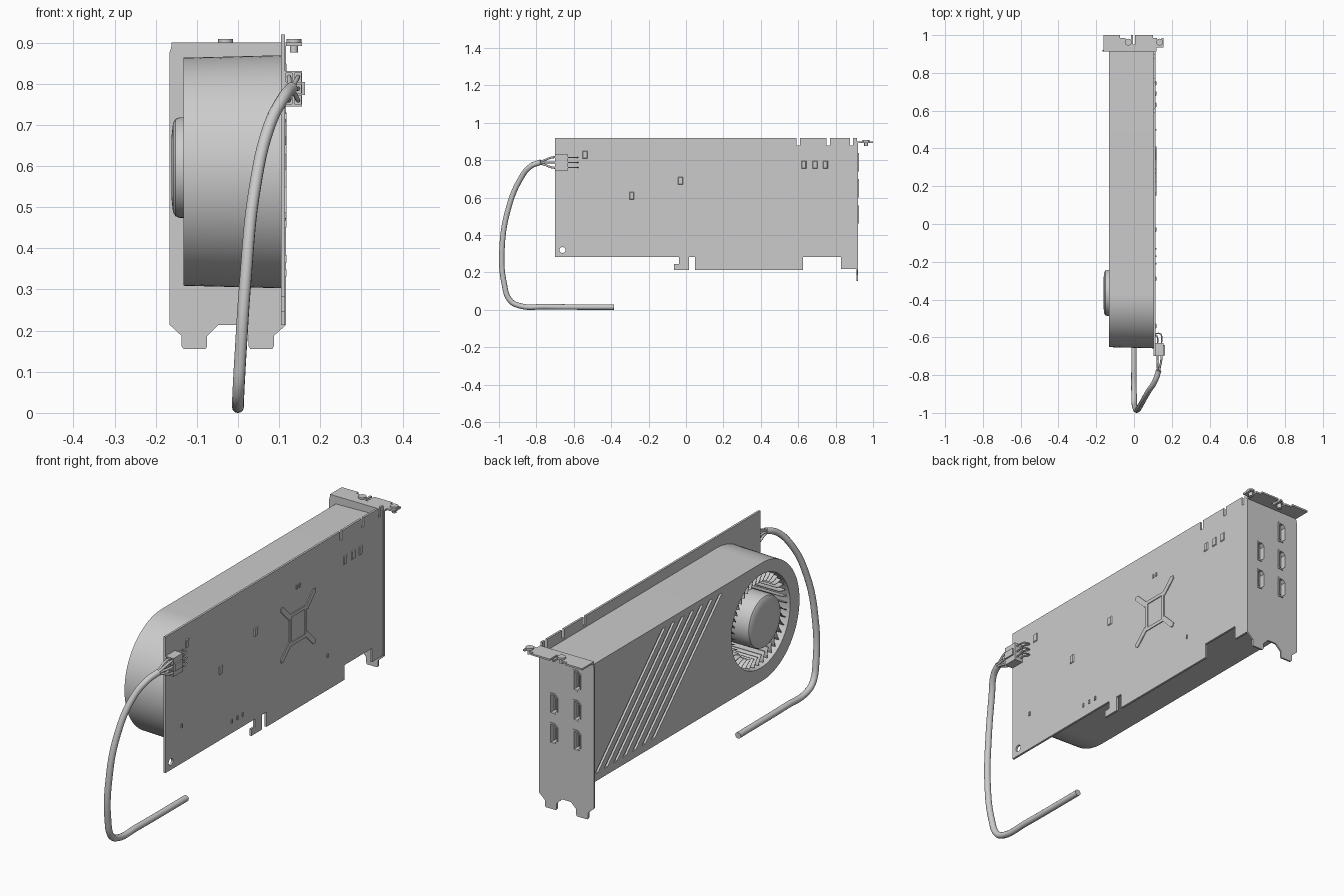
import bpy, bmesh, math
from math import sin, cos, pi
from mathutils import Vector

if "Cube" in bpy.data.objects:
    bpy.data.objects.remove(bpy.data.objects["Cube"])

# ---------- helpers ----------
def finish(name, bm, smooth=False):
    bmesh.ops.recalc_face_normals(bm, faces=bm.faces[:])
    me = bpy.data.meshes.new(name)
    bm.to_mesh(me)
    bm.free()
    ob = bpy.data.objects.new(name, me)
    bpy.context.collection.objects.link(ob)
    if smooth:
        select(ob)
        bpy.ops.object.shade_smooth_by_angle(angle=math.radians(35))
    return ob

def select(ob):
    bpy.ops.object.select_all(action='DESELECT')
    ob.select_set(True)
    bpy.context.view_layer.objects.active = ob

def prism(bm, pts, axis, a, b, pts2=None):
    """Extrude a 2D outline along an axis; x takes (y,z), y takes (x,z), z takes (x,y)."""
    def co(p, d):
        return {'x': (d, p[0], p[1]), 'y': (p[0], d, p[1]), 'z': (p[0], p[1], d)}[axis]
    lo = [bm.verts.new(co(p, a)) for p in pts]
    hi = [bm.verts.new(co(p, b)) for p in (pts2 or pts)]
    bm.faces.new(lo)
    bm.faces.new(hi[::-1])
    for i in range(len(pts)):
        j = (i + 1) % len(pts)
        bm.faces.new((lo[i], hi[i], hi[j], lo[j]))

def rect(u, v, w, h):
    return [(u-w/2, v-h/2), (u+w/2, v-h/2), (u+w/2, v+h/2), (u-w/2, v+h/2)]

def circle(u, v, r, n=48):
    return [(u + r*cos(2*pi*i/n), v + r*sin(2*pi*i/n)) for i in range(n)]

def solid(name, parts, smooth=False):
    bm = bmesh.new()
    for p in parts:
        prism(bm, *p)
    return finish(name, bm, smooth)

def cut(ob, cutter):
    m = ob.modifiers.new("cut", 'BOOLEAN')
    m.operation, m.solver, m.object = 'DIFFERENCE', 'EXACT', cutter
    select(ob)
    bpy.ops.object.modifier_apply(modifier=m.name)

def drop(ob):
    bpy.data.objects.remove(ob, do_unlink=True)

def tube(name, paths, r):
    cu = bpy.data.curves.new(name, 'CURVE')
    cu.dimensions, cu.bevel_depth, cu.bevel_resolution = '3D', r, 4
    cu.resolution_u, cu.use_fill_caps = 10, True
    for pts in paths:
        s = cu.splines.new('BEZIER')
        s.bezier_points.add(len(pts) - 1)
        for bp, p in zip(s.bezier_points, pts):
            bp.co = p
            bp.handle_left_type = bp.handle_right_type = 'AUTO'
    ob = bpy.data.objects.new(name, cu)
    bpy.context.collection.objects.link(ob)
    select(ob)
    bpy.ops.object.convert(target='MESH')
    bpy.ops.object.shade_smooth_by_angle(angle=math.radians(40))

# ---------- circuit board ----------
outline = [(-.70, .283), (-.037, .283), (-.037, .246), (-.064, .246), (-.064, .214), (.016, .214),
           (.016, .283), (.048, .283), (.048, .214), (.626, .214), (.626, .283), (.829, .283),
           (.829, .219), (.914, .219), (.914, .92)]
for y in (.885, .76, .60):
    outline += [(y+.009, .92), (y+.009, .878), (y-.009, .878), (y-.009, .92)]
outline.append((-.70, .92))
board = solid("circuit_board", [(outline, 'x', .104, .114)])
hole = solid("cutter", [(circle(-.66, .32, .016, 24), 'x', .08, .14)])
cut(board, hole)
drop(hole)

# ---------- board components ----------
chips = [(-.54, .83), (-.03, .69), (-.29, .61), (.63, .775), (.69, .775), (.745, .775)]
bm = bmesh.new()
for y, z in chips:
    prism(bm, rect(y, z, .028, .042), 'x', .113, .118, rect(y, z, .020, .034))
finish("board_chips", bm)
ticks = [(.27, .785), (.29, .785), (-.58, .46), (-.21, .34), (-.17, .34), (-.13, .34), (.5, .375)]
solid("board_capacitors", [(rect(y, z, .008, .018), 'x', .113, .118) for y, z in ticks])

# ---------- cross shaped retention plate ----------
bm = bmesh.new()
cy, cz = .28, .60
for k in range(4):
    a = pi/4 + k*pi/2
    d, n = Vector((cos(a), sin(a))), Vector((-sin(a), cos(a)))
    c = Vector((cy, cz))
    arm = [c + d*.085 - n*.012, c + d*.172 - n*.012, c + d*.180, c + d*.172 + n*.012, c + d*.085 + n*.012]
    prism(bm, [tuple(p) for p in arm], 'x', .113, .118)
for s in (-1, 1):
    prism(bm, rect(cy + s*.056, cz, .016, .15), 'x', .113, .118)
    prism(bm, rect(cy, cz + s*.067, .096, .016), 'x', .113, .118)
finish("retention_plate", bm)

# ---------- cooler shroud with rounded fan end ----------
FY, FZ = -.375, .586
def shroud_outline(r):
    arc = [(FY + r*cos(t), FZ + r*sin(t)) for t in (pi/2 + pi*i/40 for i in range(41))]
    return arc + [(.912, FZ - r), (.912, FZ + r)]
shroud = solid("cooler_shroud", [(shroud_outline(.277), 'x', -.132, .104, shroud_outline(.283))], True)
cavity = solid("cutter", [(circle(FY + .01, FZ + .006, .218, 64), 'x', -.2, .07)])
cut(shroud, cavity)
drop(cavity)
slots = []
for i in range(7):
    yt = .34 - .07*i
    slots.append(([(yt, .835), (yt + .5, .345), (yt + .525, .345), (yt + .025, .835)], 'x', -.15, -.122))
grooves = solid("cutter", slots)
cut(shroud, grooves)
drop(grooves)

# ---------- blower fan: hub and curved blades ----------
HY, HZ = FY + .01, FZ + .01
bm = bmesh.new()
prof = [(.07, .122), (-.142, .122), (-.152, .118), (-.158, .108), (-.161, .08), (-.162, .03)]
rings = [[bm.verts.new((x, y, z)) for y, z in circle(HY, HZ, r)] for x, r in prof]
for a, b in zip(rings, rings[1:]):
    for i in range(48):
        j = (i + 1) % 48
        bm.faces.new((a[i], a[j], b[j], b[i]))
bm.faces.new(rings[0])
bm.faces.new(rings[-1])
finish("fan_hub", bm, True)
bm = bmesh.new()
for k in range(40):
    a = 2*pi*k/40
    side = lambda off: [(HY + r*cos(a + t + off), HZ - .004 + r*sin(a + t + off))
                        for r, t in ((.172, 0), (.186, .07), (.200, .11), (.213, .13))]
    prism(bm, side(0) + side(.016)[::-1], 'x', -.118, .068)
finish("fan_blades", bm)

# ---------- rear bracket ----------
face = [(-.166, .876), (-.159, .90), (.117, .90), (.117, .214), (.087, .187), (.087, .162), (.083, .155),
        (.030, .155), (.026, .162), (.026, .187), (0, .214), (-.047, .214), (-.075, .187), (-.075, .162),
        (-.079, .155), (-.132, .155), (-.137, .162), (-.137, .187), (-.166, .214)]
bracket = solid("rear_bracket", [(face, 'y', .912, .920)])
flange = [(-.162, .914), (-.162, 1.0), (-.075, 1.0), (-.075, .985), (-.044, .985), (-.044, .955),
          (-.016, .955), (-.016, 1.0), (-.006, 1.0), (-.006, .95), (.006, .95), (.006, 1.0), (.10, 1.0),
          (.10, .985), (.122, .985), (.122, .955), (.145, .955), (.145, .985), (.156, .985), (.156, .935),
          (.118, .935), (.118, .914)]
solid("bracket_flange", [(flange, 'z', .892, .90)])

# ---------- display ports ----------
ports = [(-.08, .79), (-.08, .65), (-.08, .51), (.04, .65), (.04, .51)]
def port(x, z, w, h):
    c = w*.4
    return [(x-w/2, z-h/2+c), (x-w/2+c, z-h/2), (x+w/2, z-h/2), (x+w/2, z+h/2),
            (x-w/2+c, z+h/2), (x-w/2, z+h/2-c)]
rims = solid("port_rims", [(port(x, z, .042, .098), 'y', .905, .924) for x, z in ports])
holes = solid("cutter", [(port(x, z, .030, .084), 'y', .87, .95) for x, z in ports])
for ob in (rims, bracket, shroud):
    cut(ob, holes)
drop(holes)
solid("port_tongues", [(rect(x + .002, z, .007, .06), 'y', .86, .912) for x, z in ports])

# ---------- bracket screws ----------
for i, x in enumerate((-.03, .136)):
    solid("bracket_screw_%d" % (i + 1), [(circle(x, .963, .018, 24), 'z', .899, .908),
                                         (circle(x, .963, .010, 24), 'z', .876, .900)], True)

# ---------- power connector ----------
PZ = .788
socket = solid("power_socket", [(rect(.1345, PZ, .043, .086), 'y', -.70, -.63)])
rows = [(x, PZ + dz) for x in (.124, .145) for dz in (-.027, 0, .027)]
holes = solid("cutter", [(rect(x, z, .015, .021), 'y', -.72, -.645) for x, z in rows])
cut(socket, holes)
drop(holes)
solid("power_latch", [(rect(.159, PZ, .008, .032), 'y', -.695, -.64)])
tube("power_pins", [[(x, -.64, z), (x, -.60 + (x - .124)*.5, z), (x - .006, -.592 + (x - .124)*.5, z),
                     (.108, -.592 + (x - .124)*.5, z)] for x, z in rows], .0035)

# ---------- power cable ----------
tube("power_wires", [[(x, -.66, z), (x, -.715, z), (.131 + (x - .1345)*.5, -.76, PZ + (z - PZ)*.4),
                      (.128, -.80, PZ - .005)] for x, z in rows], .0055)
tube("power_cable", [[(.131, -.775, .79), (.112, -.83, .768), (.077, -.885, .70), (.04, -.95, .54),
                      (.018, -.984, .32), (.006, -.972, .14), (.001, -.94, .05), (0, -.89, .022),
                      (0, -.75, .017), (0, -.385, .0145)]], .0145)
